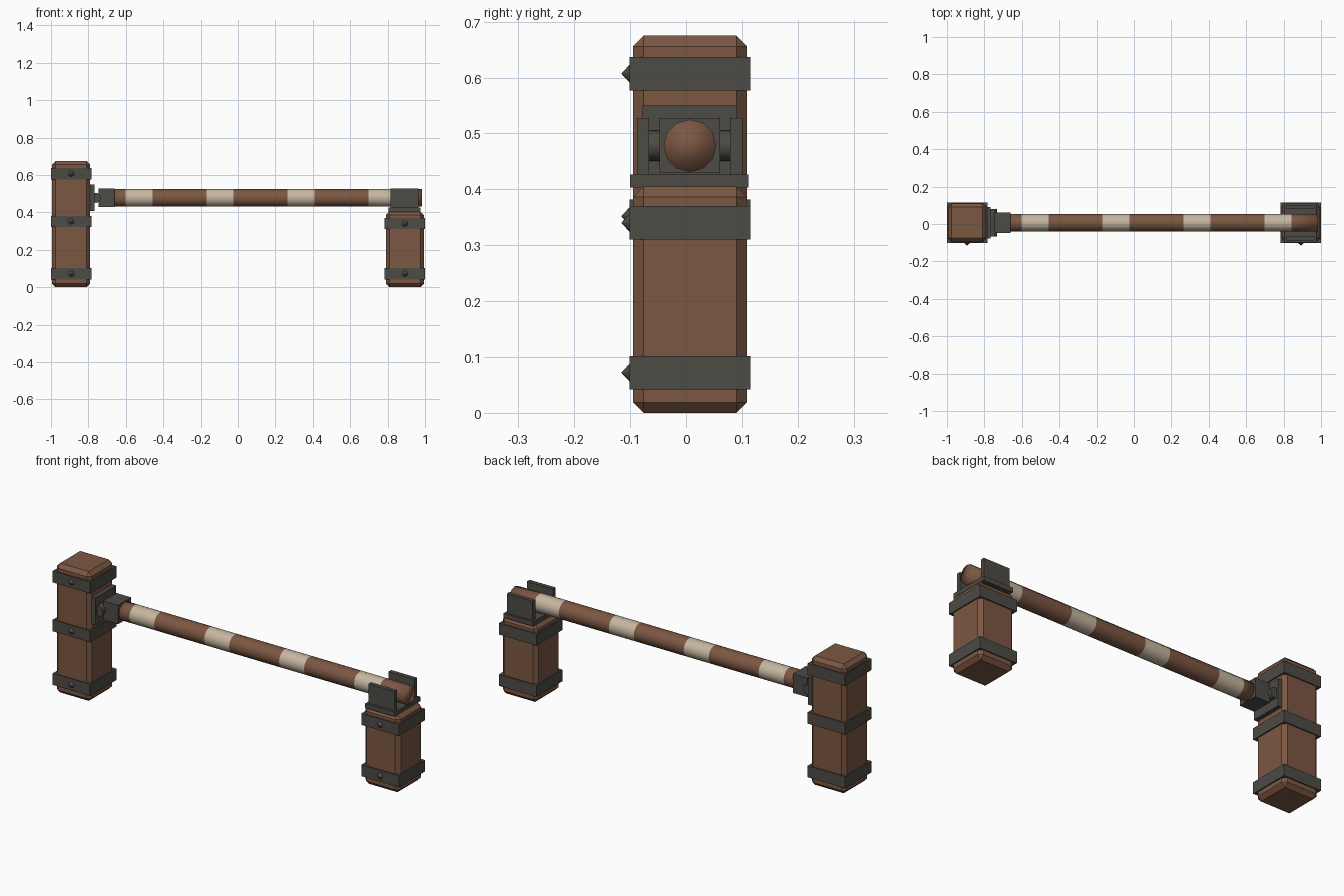
import bpy
import bmesh
from math import pi
from mathutils import Matrix, Vector

cube = bpy.data.objects.get("Cube")
if cube:
    bpy.data.objects.remove(cube, do_unlink=True)


def material(name, rgb):
    mat = bpy.data.materials.new(name)
    mat.use_nodes = True
    mat.diffuse_color = (*rgb, 1)
    mat.node_tree.nodes["Principled BSDF"].inputs["Base Color"].default_value = (*rgb, 1)
    return mat


wood = material("brown wood", (0.2, 0.095, 0.055))
iron = material("dark iron", (0.075, 0.07, 0.06))
cream = material("cream paint", (0.56, 0.47, 0.35))


def finish(name, bm, *mats):
    bmesh.ops.recalc_face_normals(bm, faces=bm.faces)
    mesh = bpy.data.meshes.new(name)
    bm.to_mesh(mesh)
    bm.free()
    for mat in mats:
        mesh.materials.append(mat)
    obj = bpy.data.objects.new(name, mesh)
    bpy.context.collection.objects.link(obj)
    return obj


def box(name, low, high, mat, bevel=0):
    low, high = Vector(low), Vector(high)
    bm = bmesh.new()
    bmesh.ops.create_cube(bm, size=1, matrix=Matrix.Translation((low + high) / 2)
                          @ Matrix.Diagonal((*(high - low), 1)))
    if bevel:
        bmesh.ops.bevel(bm, geom=bm.edges[:], offset=bevel, segments=1,
                        affect='EDGES', profile=0.5)
    return finish(name, bm, mat)


def cone(name, centre, axis, radius, tip, length, sides, mat):
    bm = bmesh.new()
    bmesh.ops.create_cone(bm, cap_ends=True, segments=sides, radius1=radius,
                          radius2=tip, depth=length,
                          matrix=Matrix.Translation(centre) @ Matrix.Rotation(pi / 2, 4, axis))
    return finish(name, bm, mat)


MID_Y = 0.007
BEAM_Z = 0.478


# Chamfered posts with iron bands, each band carrying a pointed stud
def post(name, x, height, band_heights):
    half, wide = 0.102, 0.108
    box(name, (x - half, MID_Y - half, 0), (x + half, MID_Y + half, height), wood, 0.019)
    for i, z in enumerate(band_heights):
        box(f"{name}_band_{i + 1}", (x - wide, MID_Y - wide, z - 0.03),
            (x + wide, MID_Y + wide, z + 0.03), iron)
        cone(f"{name}_stud_{i + 1}", (x, MID_Y - wide - 0.007, z), 'X',
             0.016, 0.001, 0.014, 8, iron)


post("tall_post", -0.892, 0.675, (0.072, 0.352, 0.607))
post("short_post", 0.892, 0.405, (0.072, 0.34))

# Hinge on the tall post
box("hinge_plate", (-0.795, -0.078, 0.408), (-0.768, 0.091, 0.55), iron)
pin = cone("hinge_pin", (-0.76, MID_Y, BEAM_Z), 'X', 0.027, 0.027, 0.146, 12, iron)
box("beam_socket", (-0.745, -0.047, 0.429), (-0.66, 0.061, 0.528), iron)

# Open cradle on the short post
box("cradle_base", (0.805, -0.1, 0.403), (0.975, 0.112, 0.427), iron)
for side, y in (("front", -0.077), ("back", 0.09)):
    box(f"cradle_{side}_cheek", (0.815, y - 0.011, 0.42), (0.965, y + 0.011, 0.528), iron)

# Striped beam, cut into colour rings
START, END = -0.67, 0.985
stripes = [(-0.601 + 0.433 * i, -0.457 + 0.433 * i) for i in range(4)]
bm = bmesh.new()
bmesh.ops.create_cone(bm, cap_ends=True, segments=12, radius1=0.047, radius2=0.047,
                      depth=END - START,
                      matrix=Matrix.Translation(((START + END) / 2, MID_Y, BEAM_Z))
                      @ Matrix.Rotation(pi / 2, 4, 'Y'))
for x in (edge for stripe in stripes for edge in stripe):
    bmesh.ops.bisect_plane(bm, geom=bm.verts[:] + bm.edges[:] + bm.faces[:],
                           plane_co=(x, 0, 0), plane_no=(1, 0, 0))
for face in bm.faces:
    face.smooth = True
    x = face.calc_center_median().x
    face.material_index = int(any(a < x < b for a, b in stripes))
finish("striped_beam", bm, wood, cream)

# Round the pin's side while its ends stay crisp
bpy.ops.object.select_all(action='DESELECT')
pin.select_set(True)
bpy.context.view_layer.objects.active = pin
bpy.ops.object.shade_smooth_by_angle(angle=pi / 4)
